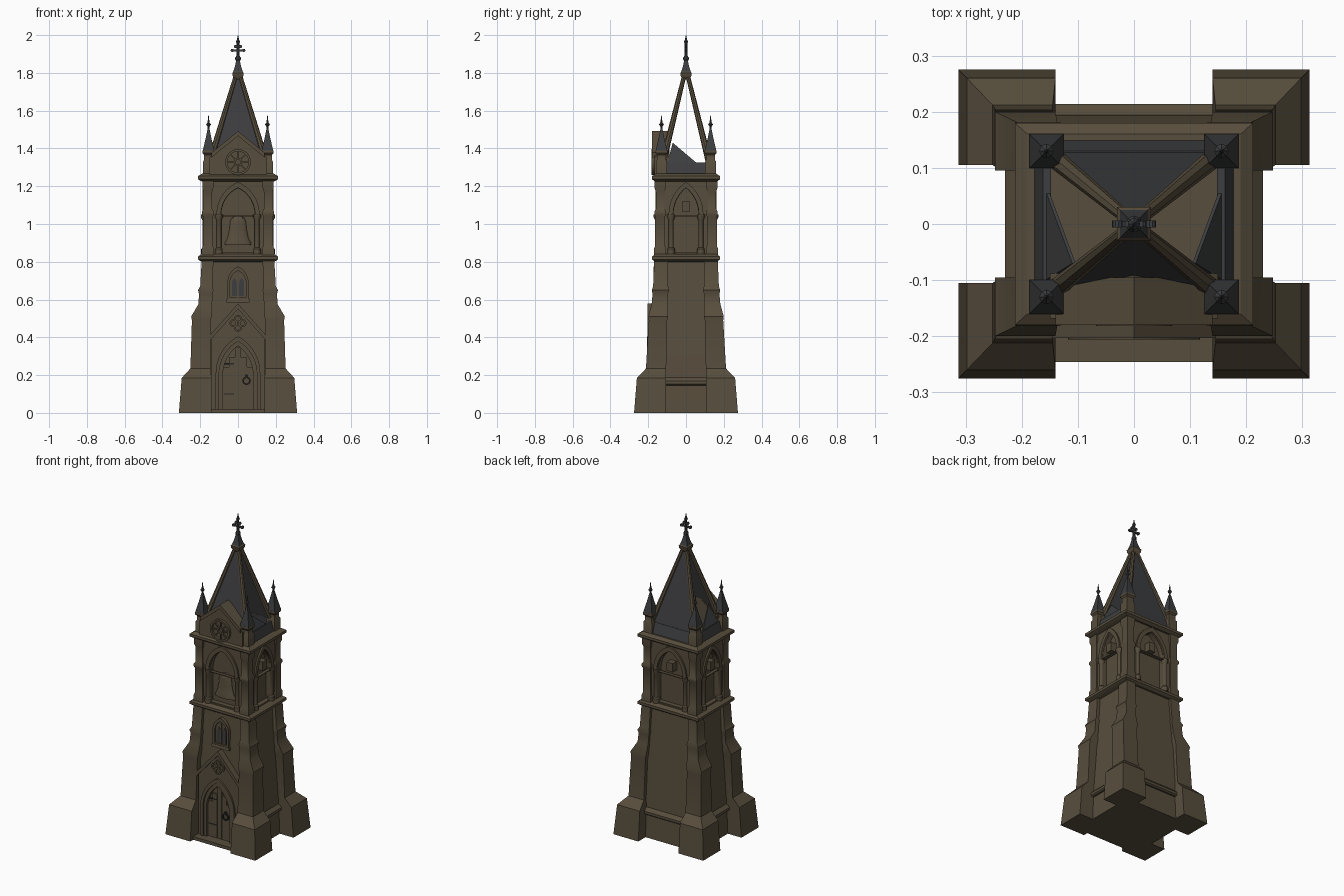
import bpy, bmesh, math
from mathutils import Matrix, Vector

if "Cube" in bpy.data.objects:
    bpy.data.objects.remove(bpy.data.objects["Cube"])

def mat(name, c):
    m = bpy.data.materials.new(name)
    m.diffuse_color = (*c, 1)
    m.use_nodes = True
    m.node_tree.nodes["Principled BSDF"].inputs["Base Color"].default_value = m.diffuse_color
    return m

STONE = mat("brown_stone", (0.096, 0.075, 0.046))
SLATE = mat("grey_slate", (0.046, 0.047, 0.050))
IRON = mat("dark_iron", (0.022, 0.021, 0.020))

def finish(name, bm, m):
    bmesh.ops.recalc_face_normals(bm, faces=bm.faces[:])
    me = bpy.data.meshes.new(name)
    bm.to_mesh(me)
    bm.free()
    me.materials.append(m)
    ob = bpy.data.objects.new(name, me)
    bpy.context.collection.objects.link(ob)
    return ob

def loft(name, levels, m):
    """Stack of rectangles: (z, x0, x1, y0, y1)."""
    bm = bmesh.new()
    rings = [[bm.verts.new(p) for p in ((a, c, z), (b, c, z), (b, d, z), (a, d, z))]
             for z, a, b, c, d in levels]
    bm.faces.new(rings[0])
    bm.faces.new(rings[-1])
    for r, s in zip(rings, rings[1:]):
        for i in range(4):
            bm.faces.new((r[i], r[(i + 1) % 4], s[(i + 1) % 4], s[i]))
    return finish(name, bm, m)

def tower(name, levels, m, cx=0, cy=0):
    """Centred stack: (z, half x, half y)."""
    return loft(name, [(z, cx - a, cx + a, cy - b, cy + b) for z, a, b in levels], m)

def lathe(name, prof, m, at=(0, 0), n=16, sy=1):
    bm = bmesh.new()
    rings = [[bm.verts.new((at[0] + r * math.cos(2 * math.pi * i / n),
                            at[1] + sy * r * math.sin(2 * math.pi * i / n), z)) for i in range(n)]
             for r, z in prof]
    bm.faces.new(rings[0])
    bm.faces.new(rings[-1])
    for r, s in zip(rings, rings[1:]):
        for i in range(n):
            bm.faces.new((r[i], r[(i + 1) % n], s[(i + 1) % n], s[i]))
    return finish(name, bm, m)

def plate(name, loops, front, thick, m, rot=0):
    """Outline with holes in x-z, front face at distance 'front' on the side turned by rot."""
    cu = bpy.data.curves.new(name, 'CURVE')
    cu.dimensions, cu.fill_mode, cu.extrude = '2D', 'BOTH', thick / 2
    for lp in loops:
        sp = cu.splines.new('POLY')
        sp.points.add(len(lp) - 1)
        for p, (x, z) in zip(sp.points, lp):
            p.co = (x, z, 0, 1)
        sp.use_cyclic_u = True
    tmp = bpy.data.objects.new(name + "_outline", cu)
    bpy.context.collection.objects.link(tmp)
    bpy.context.view_layer.update()
    me = bpy.data.meshes.new_from_object(tmp.evaluated_get(bpy.context.evaluated_depsgraph_get()))
    bpy.data.objects.remove(tmp)
    bm = bmesh.new()
    bm.from_mesh(me)
    bmesh.ops.remove_doubles(bm, verts=bm.verts[:], dist=1e-5)
    bm.transform(Matrix.Rotation(math.radians(rot), 4, 'Z')
                 @ Matrix.Translation((0, -front + thick / 2, 0)) @ Matrix.Rotation(math.pi / 2, 4, 'X'))
    return finish(name, bm, m)

def arch(w, z0, zs, top, n=9, cx=0):
    h = top - zs
    R = (w * w + h * h) / (2 * w)
    a = math.asin(min(1, h / R))
    right = [(w - R + R * math.cos(a * i / n), zs + R * math.sin(a * i / n)) for i in range(n)]
    pts = [(-w, z0), (w, z0)] + right + [(0, top)] + [(-x, z) for x, z in reversed(right)]
    return [(x + cx, z) for x, z in pts]

def circle(r, cx, cz, n=24):
    return [(cx + r * math.cos(2 * math.pi * i / n), cz + r * math.sin(2 * math.pi * i / n)) for i in range(n)]

def rect(x0, x1, z0, z1):
    return [(x0, z0), (x1, z0), (x1, z1), (x0, z1)]

def chevron(w, z, top, t):
    return [(-w, z), (0, top), (w, z), (w, z - t), (0, top - t), (-w, z - t)]

def bar(name, p, q, r, m, n=8):
    p, q = Vector(p), Vector(q)
    bm = bmesh.new()
    bmesh.ops.create_cone(bm, cap_ends=True, segments=n, radius1=r, radius2=r * .6, depth=(q - p).length,
                          matrix=Matrix.Translation((p + q) / 2) @ (q - p).to_track_quat('Z', 'Y').to_matrix().to_4x4())
    return finish(name, bm, m)

# Lower tower shaft with a string course near the ground
loft("lower_wall", [(0, -.218, .218, -.176, .203), (.18, -.21, .21, -.176, .194), (.82, -.17, .17, -.15, .15)], STONE)
loft("string_course", [(.145, -.222, .222, -.15, .205), (.152, -.23, .23, -.15, .214),
                       (.168, -.23, .23, -.15, .214), (.188, -.21, .21, -.15, .194)], STONE)

# Stepped corner buttresses: z, outer x, outer y, inner x, inner y
STEPS = [(0, .313, .275, .14, .105), (.185, .298, .26, .14, .105), (.235, .252, .212, .145, .105),
         (.49, .244, .197, .145, .1), (.51, .248, .2, .14, .095), (.575, .21, .182, .137, .095),
         (.63, .206, .177, .135, .095), (.65, .212, .181, .13, .09), (.67, .2, .174, .135, .095),
         (.81, .192, .168, .13, .095)]
CORNERS = [(sx, sy) for sx in (-1, 1) for sy in (-1, 1)]
for sx, sy in CORNERS:
    loft("buttress", [(z, sx * ix, sx * ox, sy * iy, sy * oy) for z, ox, oy, ix, iy in STEPS], STONE)

# Doorway: step, gabled porch, mouldings, door
loft("door_step", [(0, -.145, .145, -.246, -.15), (.02, -.145, .145, -.246, -.15)], STONE)
plate("porch", [[(-.14, .005), (.14, .005), (.14, .4), (0, .56), (-.14, .4)], arch(.082, .02, .2, .36)], .195, .06, STONE)
plate("porch_coping", [chevron(.145, .415, .578, .028)], .203, .06, STONE)
plate("door_moulding", [arch(.118, .01, .21, .405), arch(.1, .02, .205, .38)], .206, .02, STONE)
plate("door_inner_moulding", [arch(.098, .01, .2, .378), arch(.08, .02, .2, .355)], .2, .02, STONE)
for i in range(5):
    x = -.064 + i * .032
    plate("door_plank", [rect(x - .0155, x + .0155, .02, .345 - abs(x) * 1.6)], .184, .02, STONE)
for z in (.1, .26):
    plate("door_hinge", [rect(-.075, -.02, z - .003, z + .003)], .186, .004, IRON)
plate("door_ring", [circle(.022, .045, .17), circle(.014, .045, .17)], .192, .01, IRON)
plate("door_ring_boss", [circle(.009, .045, .195, 10)], .194, .012, IRON)

# Quatrefoil in the porch gable
for dx, dz in ((0, 1), (0, -1), (1, 0), (-1, 0)):
    cx, cz = dx * .024, .475 + dz * .024
    plate("quatrefoil_lobe", [circle(.021, cx, cz, 14), circle(.012, cx, cz, 14)], .203, .012, STONE)

# Lancet window above the door
plate("window_moulding", [arch(.056, .595, .69, .775), arch(.042, .612, .69, .752)], .173, .04, STONE)
plate("window_panel", [arch(.045, .6, .69, .76)], .163, .02, STONE)
for s in (-1, 1):
    plate("window_light", [arch(.014, .618, .68, .715, 5, s * .019)], .165, .005, SLATE)
plate("window_mullion", [rect(-.004, .004, .612, .74)], .169, .01, STONE)
loft("window_sill", [(.585, -.06, .06, -.178, -.14), (.602, -.06, .06, -.175, -.14)], STONE)

# Cornices
for z in (.8, 1.225):
    tower("cornice", [(z, .192, .163), (z + .012, .212, .18), (z + .028, .212, .18), (z + .042, .19, .16)], STONE)

# Belfry: core, arched walls on four sides, columns
tower("belfry_core", [(.82, .148, .122), (1.24, .148, .122)], STONE)
for rot, front, half, w in ((0, .152, .15, .088), (180, .152, .15, .088), (90, .177, .125, .066), (270, .177, .125, .066)):
    plate("belfry_wall", [rect(-half, half, .83, 1.235), arch(w, .85, 1.05, 1.19)], front, .03, STONE, rot)
    plate("belfry_arch_moulding", [arch(w + .026, 1.04, 1.052, 1.222), arch(w + .002, 1.045, 1.052, 1.192)],
          front + .01, .02, STONE, rot)
    for s in (-1, 1):
        a = math.radians(rot)
        x, y = s * (w + .013), -front + .002
        lathe("belfry_column", [(.02, .84), (.02, .868), (.013, .876), (.013, 1.02), (.021, 1.035), (.021, 1.05)],
              STONE, (x * math.cos(a) - y * math.sin(a), x * math.sin(a) + y * math.cos(a)), 12)
    if rot:
        plate("beam_end", [rect(-.021, .021, 1.065, 1.12)], front + .01, .06, STONE, rot)
for sx, sy in CORNERS:
    tower("belfry_pier", [(.83, .032, .032), (.87, .032, .032), (.885, .026, .026), (1.04, .026, .026),
                          (1.05, .031, .031), (1.065, .031, .031), (1.08, .023, .023), (1.17, .023, .023),
                          (1.19, .029, .029), (1.235, .029, .029)], STONE, sx * .16, sy * .137)

# Bell in relief
lathe("bell", [(.07, .89), (.07, .9), (.055, .925), (.046, .97), (.042, 1.01), (.034, 1.032), (.012, 1.042)],
      STONE, (0, -.124), 24, .35)

# Roof base: slate skirt around a hollow floor
for sy in (-1, 1):
    loft("skirt_end", [(1.255, -.178, .178, sy * .12, sy * .152), (1.33, -.16, .16, sy * .115, sy * .13)],
         SLATE if sy > 0 else STONE)
for sx in (-1, 1):
    loft("skirt_side", [(1.255, sx * .15, sx * .18, -.14, .14), (1.325, sx * .148, sx * .162, -.125, .125)], SLATE)

# Front gable with rose
plate("front_gable", [[(-.15, 1.25), (.15, 1.25), (.15, 1.355), (.12, 1.375), (0, 1.475), (-.12, 1.375), (-.15, 1.355)]],
      .168, .08, STONE)
plate("gable_coping", [chevron(.14, 1.378, 1.492, .026)], .18, .085, STONE)
plate("rose_ring", [circle(.068, 0, 1.328, 32), circle(.056, 0, 1.328, 32)], .182, .025, STONE)
plate("rose_hub", [circle(.022, 0, 1.328), circle(.013, 0, 1.328)], .178, .012, STONE)
for i in range(8):
    a = math.pi * i / 4
    c, s = math.cos(a), math.sin(a)
    plate("rose_spoke", [[(r * c - t * s, 1.328 + r * s + t * c) for r, t in
                          ((.018, -.003), (.06, -.003), (.06, .003), (.018, .003))]], .177, .01, STONE)

# Spire: front and back slate panels, open sides with broken slabs, corner ribs
def slab(name, pts, off, m):
    bm = bmesh.new()
    a = [bm.verts.new(p) for p in pts]
    b = [bm.verts.new(Vector(p) + Vector(off)) for p in pts]
    bm.faces.new(a)
    bm.faces.new(b)
    for i in range(3):
        bm.faces.new((a[i], a[(i + 1) % 3], b[(i + 1) % 3], b[i]))
    return finish(name, bm, m)

for s in (-1, 1):
    slab("spire_panel", [(-.14, s * .13, 1.32), (.14, s * .13, 1.32), (0, s * .012, 1.79)], (0, -s * .012, 0), SLATE)
    slab("broken_side_panel", [(s * .158, -.1, 1.32), (s * .158, .06, 1.32), (s * .11, -.07, 1.43)], (-s * .006, 0, 0), SLATE)
for sx, sy in CORNERS:
    bar("spire_rib", (sx * .15, sy * .124, 1.32), (sx * .007, sy * .006, 1.8), .018, STONE)

# Corner pinnacles
for sx, sy in CORNERS:
    x, y = sx * .156, sy * .13
    tower("pinnacle_base", [(1.25, .029, .029), (1.33, .029, .029), (1.34, .023, .023), (1.365, .023, .023),
                            (1.375, .031, .031), (1.388, .031, .031)], STONE, x, y)
    tower("pinnacle_roof", [(1.385, .031, .031), (1.395, .029, .029), (1.45, .016, .016), (1.505, .005, .005)], SLATE, x, y)
    lathe("pinnacle_finial", [(.004, 1.5), (.005, 1.515), (.013, 1.527), (.005, 1.538), (.004, 1.55), (.001, 1.575)],
          SLATE, (x, y), 8)

# Spire top and cross
tower("spire_collar", [(1.765, .018, .018), (1.785, .028, .028), (1.8, .03, .03), (1.808, .024, .024)], STONE)
tower("spire_cap", [(1.8, .027, .027), (1.835, .016, .016), (1.875, .008, .008)], SLATE)
lathe("cross_shaft", [(.008, 1.86), (.015, 1.872), (.015, 1.88), (.008, 1.892), (.007, 1.955), (.011, 1.965),
                      (.005, 1.978), (.001, 2.0)], SLATE, n=8)
plate("cross_arm", [rect(-.034, .034, 1.914, 1.924)], .005, .01, SLATE)
for s in (-1, 1):
    plate("cross_arm_tip", [circle(.009, s * .03, 1.919, 10)], .006, .012, SLATE)
    plate("cross_curl", [circle(.009, s * .013, 1.94, 10)], .005, .01, SLATE)

# Smooth round parts, keep edges crisp
meshes = [o for o in bpy.context.collection.objects if o.type == 'MESH']
for o in meshes:
    o.select_set(True)
bpy.context.view_layer.objects.active = meshes[0]
bpy.ops.object.shade_smooth_by_angle(angle=math.radians(32))
